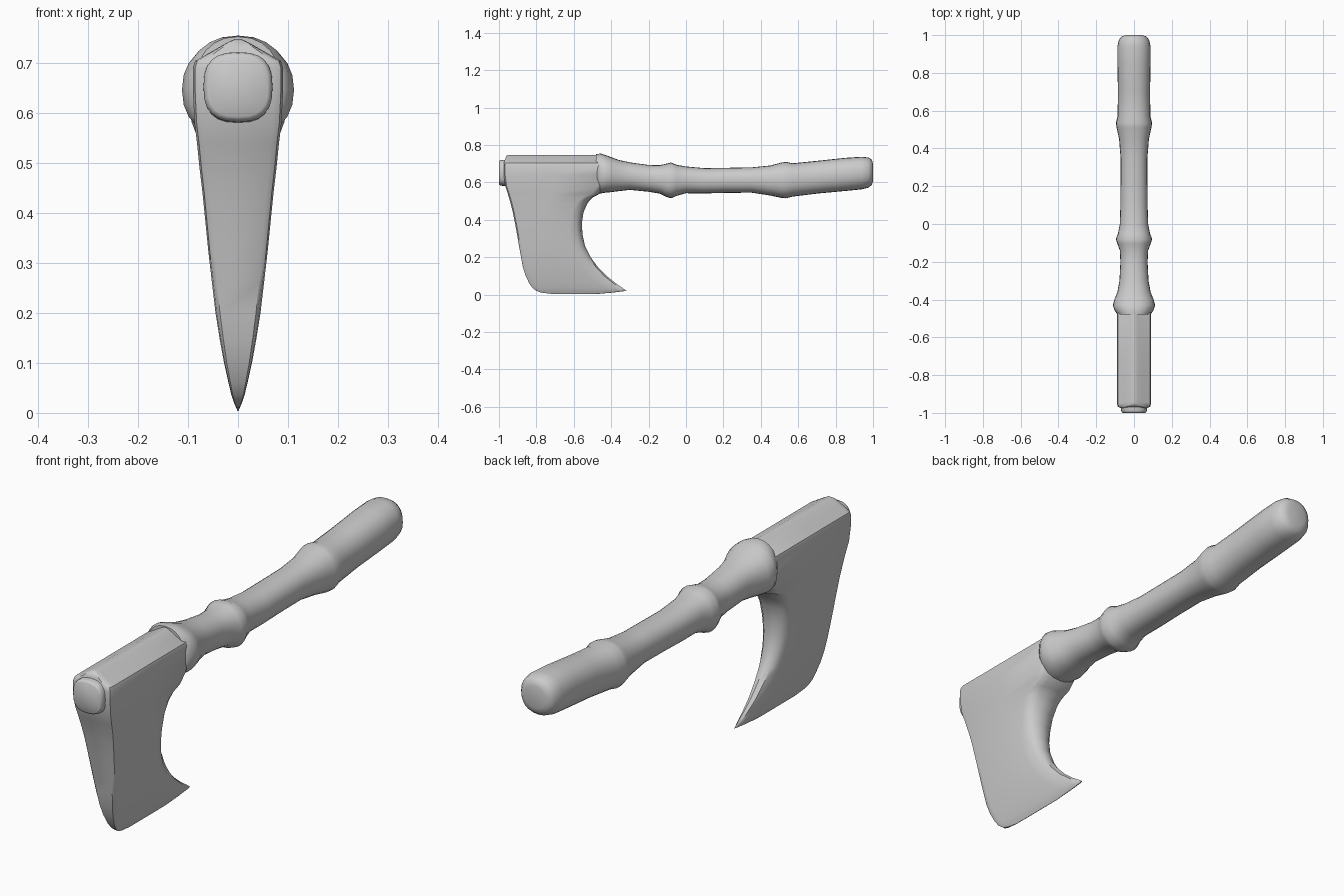
import bpy, bmesh, math

grey = bpy.data.materials.new("plain grey")
grey.diffuse_color = (0.6, 0.6, 0.6, 1)


def loft(name, rings, angle):
    """Skin a list of equal-length vertex rings and cap both ends."""
    bm = bmesh.new()
    loops = [[bm.verts.new(p) for p in ring] for ring in rings]
    n = len(loops[0])
    for a, b in zip(loops, loops[1:]):
        for i in range(n):
            bm.faces.new((a[i], a[(i + 1) % n], b[(i + 1) % n], b[i]))
    bm.faces.new(loops[0])
    bm.faces.new(loops[-1])
    bmesh.ops.recalc_face_normals(bm, faces=bm.faces)
    mesh = bpy.data.meshes.new(name)
    bm.to_mesh(mesh)
    bm.free()
    mesh.materials.append(grey)
    obj = bpy.data.objects.new(name, mesh)
    bpy.context.collection.objects.link(obj)
    bpy.context.view_layer.objects.active = obj
    obj.select_set(True)
    bpy.ops.object.shade_smooth_by_angle(angle=math.radians(angle))
    obj.select_set(False)
    return obj


def oval(y, top, bottom, rx, n=24, power=0.9):
    """Slightly squared oval across the handle."""
    ring = []
    for i in range(n):
        a = 2 * math.pi * i / n
        c, s = math.cos(a), math.sin(a)
        ring.append((rx * math.copysign(abs(c) ** power, c), y,
                     (top + bottom) / 2 + (top - bottom) / 2 * math.copysign(abs(s) ** power, s)))
    return ring


# Handle: y, top z, bottom z, half width, with three swollen collars
handle = [
    (-0.48, .752, .545, .088), (-.455, .754, .541, .104), (-.43, .746, .545, .112), (-.40, .735, .548, .104),
    (-.36, .72, .553, .088), (-.30, .707, .56, .077), (-.20, .693, .55, .072),
    (-.14, .692, .54, .075), (-.105, .70, .522, .088), (-.08, .706, .515, .096),
    (-.05, .694, .528, .085), (0, .685, .542, .075), (.1, .676, .541, .072),
    (.22, .678, .544, .071), (.35, .68, .545, .071), (.45, .69, .53, .079),
    (.51, .706, .517, .092), (.535, .71, .515, .096), (.57, .702, .524, .087),
    (.70, .715, .54, .085), (.85, .731, .554, .088), (.94, .737, .563, .088),
    (.975, .733, .572, .08), (.993, .722, .586, .066), (1, .70, .608, .043)]
loft("handle", [oval(*h) for h in handle], 60)

# Front end of the shaft showing through the head
loft("shaft_end", [oval(y, t, b, r, 24, 0.75) for y, t, b, r in [
    (-1, .712, .592, .06), (-.995, .719, .585, .066), (-.985, .721, .582, .069),
    (-.965, .721, .58, .068), (-.94, .73, .575, .075)]], 60)

# Axe head: z, front y, back y, half thickness, length of the rounded back edge
head = [
    (.004, -.72, -.47, .001, .06), (.011, -.775, -.39, .004, .06),
    (.02, -.80, -.318, .008, .10), (.035, -.82, -.338, .013, .10),
    (.06, -.838, -.375, .019, .10), (.10, -.857, -.425, .028, .10),
    (.15, -.873, -.473, .037, .09), (.20, -.882, -.51, .045, .08),
    (.26, -.893, -.54, .052, .07), (.32, -.903, -.553, .059, .07),
    (.38, -.914, -.557, .065, .06), (.44, -.926, -.548, .071, .06),
    (.49, -.938, -.526, .077, .06), (.52, -.947, -.498, .080, .05),
    (.54, -.953, -.46, .082, .04), (.58, -.966, -.44, .087, .03),
    (.64, -.974, -.43, .090, .02), (.69, -.974, -.43, .090, .02),
    (.703, -.973, -.43, .086, .02), (.725, -.968, -.44, .048, .02),
    (.742, -.96, -.45, .018, .02), (.747, -.952, -.45, .006, .02)]


def slab(z, front, back, t, edge):
    half = [(.80 * t, front), (.95 * t, front + .007), (t, front + .025),
            (t, (front + back) / 2), (t, back - edge), (.88 * t, back - edge * .45),
            (.55 * t, back - edge * .12)]
    right = [(x, y, z) for x, y in half]
    left = [(-x, y, z) for x, y in reversed(half)]
    return right + [(0, back, z)] + left


loft("axe_head", [slab(*h) for h in head], 40)
